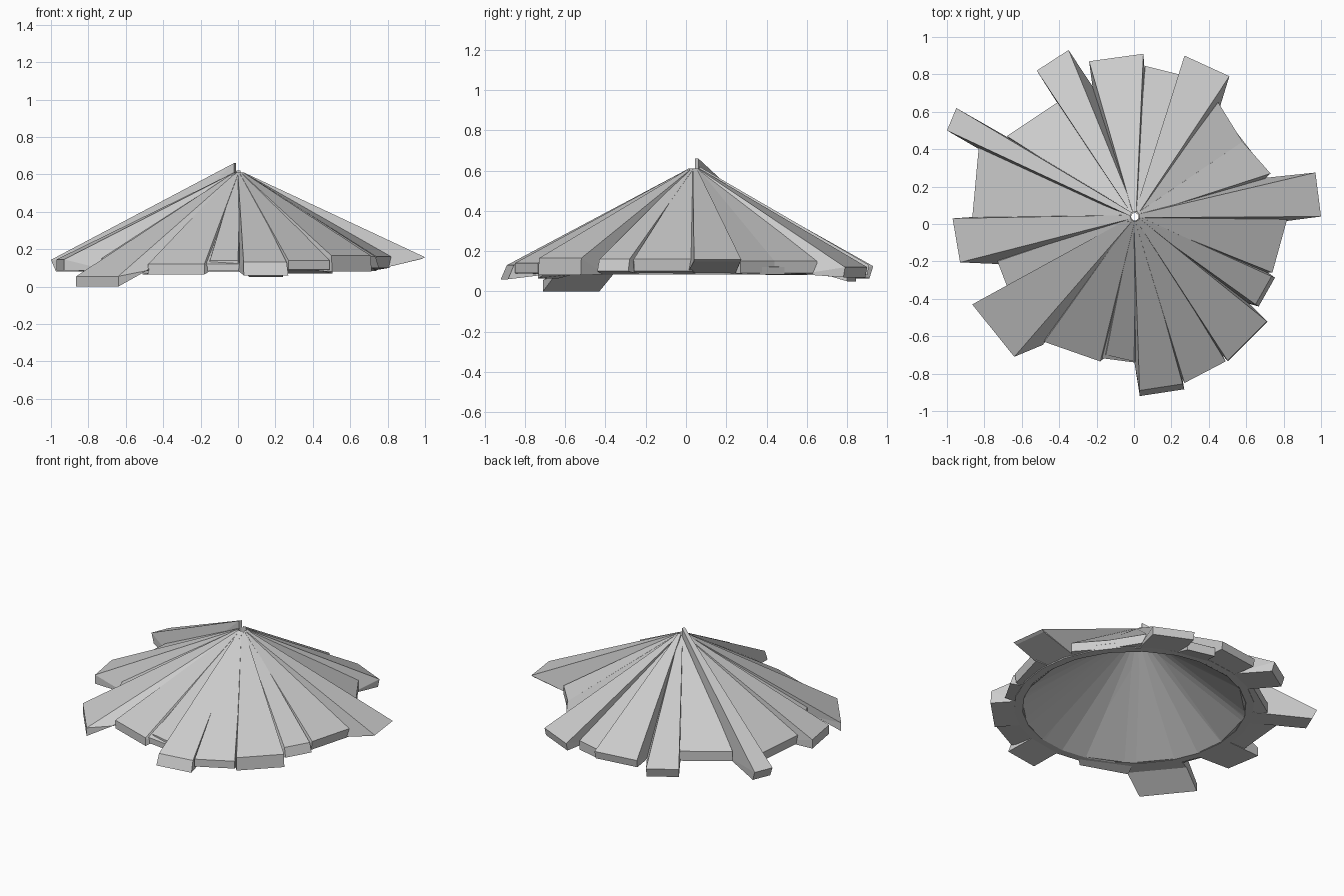
import bpy
from math import cos, sin, atan2, radians, hypot, pi
import bmesh

if "Cube" in bpy.data.objects:
    bpy.data.objects.remove(bpy.data.objects["Cube"])

RING_R, RING_Z = 0.69, 0.085    # rim of the round opening underneath
CX, CY = 0.005, 0.04            # where the boards meet at the top


def make_object(name, verts, faces):
    bm = bmesh.new()
    vs = [bm.verts.new(v) for v in verts]
    for f in faces:
        bm.faces.new([vs[i] for i in f])
    bmesh.ops.recalc_face_normals(bm, faces=bm.faces[:])
    me = bpy.data.meshes.new(name)
    bm.to_mesh(me)
    bm.free()
    ob = bpy.data.objects.new(name, me)
    bpy.context.collection.objects.link(ob)
    return ob


def polar(r, a, z):
    return (r * cos(a), r * sin(a), z)


def plank(name, x0, y0, x1, y1, top, bottom, flare=0.0, peak=0.61,
          s0=2, s1=2, knee=0.72):
    """Tapering board from the peak to an outer edge (x0,y0)-(x1,y1).
    s0, s1: how far each side slopes outward (degrees);
    knee: radius where the underside turns flat."""
    a0, a1 = atan2(y0, x0), atan2(y1, x1)
    if a1 - a0 > pi:
        a1 -= 2 * pi
    if a0 - a1 > pi:
        a1 += 2 * pi
    r0, r1 = hypot(x0, y0), hypot(x1, y1)
    mid = (a0 + a1) / 2
    sign = 1 if a1 > a0 else -1
    b0, b1 = a0 - radians(s0) * sign, a1 + radians(s1) * sign
    px, py = CX + 0.025 * cos(mid), CY + 0.025 * sin(mid)
    tx, ty = -0.010 * sin(mid) * sign, 0.010 * cos(mid) * sign
    k0, k1 = min(knee, r0 - 0.01), min(knee, r1 - 0.01)
    verts = [
        (px - tx, py - ty, peak), (px + tx, py + ty, peak),
        (x0, y0, top), (x1, y1, top),
        polar(r0 + flare, a0, bottom), polar(r1 + flare, a1, bottom),
        polar(k0, b0, RING_Z), polar(k1, b1, RING_Z),
        polar(RING_R, b0, RING_Z), polar(RING_R, b1, RING_Z),
        (px - tx, py - ty, 0.57), (px + tx, py + ty, 0.57)]
    faces = [(0, 1, 3, 2), (2, 3, 5, 4), (4, 5, 7, 6), (6, 7, 9, 8),
             (8, 9, 11, 10), (10, 11, 1, 0),
             # sides, split so the bends stay crisp
             (2, 4, 6), (0, 2, 6), (0, 6, 8), (0, 8, 10),
             (3, 7, 5), (1, 7, 3), (1, 9, 7), (1, 11, 9)]
    make_object(name, verts, faces)


# Under-cone that closes the gaps between boards
N = 24
profile = [(0.02, 0.60), (0.74, 0.12), (0.74, 0.083), (RING_R, 0.083), (0.02, 0.57)]
P = len(profile)
verts = []
for i in range(N):
    for r, z in profile:
        k = 1 - r / 0.74            # the cone leans to the off-centre peak
        x, y, _ = polar(r, 2 * pi * i / N, z)
        verts.append((x + CX * k, y + CY * k, z))
faces = [(i * P + j, i * P + (j + 1) % P,
          (i + 1) % N * P + (j + 1) % P, (i + 1) % N * P + j)
         for i in range(N) for j in range(P)]
make_object("under_cone", verts, faces)

# Long boards overhanging the eave
plank("board_right", 1.0, 0.04, 0.97, 0.275, 0.157, 0.147, -0.02, s1=4)
plank("board_front_right", 0.71, -0.52, 0.50, -0.73, 0.165, 0.08, 0.005)
plank("board_front", 0.26, -0.855, 0.03, -0.89, 0.13, 0.06, 0.03)
plank("board_front_left", -0.64, -0.71, -0.865, -0.43, 0.055, 0.0, s0=5, s1=0, knee=0.81)
plank("board_left", -0.93, -0.205, -0.97, 0.03, 0.145, 0.085, s0=5)
plank("board_back_left_narrow", -1.0, 0.50, -0.95, 0.62, 0.143, 0.08, -0.03, 0.66)
plank("board_back_left", -0.52, 0.82, -0.35, 0.93, 0.125, 0.065, -0.02, s0=0, s1=5)
plank("board_back", -0.24, 0.87, 0.05, 0.91, 0.13, 0.08, -0.01, 0.62)
plank("board_back_right", 0.27, 0.90, 0.51, 0.79, 0.12, 0.07, -0.01, s0=0, s1=5)

# Shorter boards between them
plank("short_board_right", 0.82, 0.03, 0.74, -0.26, 0.16, 0.10, -0.01)
plank("short_board_right_low", 0.735, -0.28, 0.65, -0.43, 0.16, 0.10, 0.02)
plank("short_board_front_right", 0.49, -0.735, 0.27, -0.85, 0.14, 0.09)
plank("short_board_front", 0.0, -0.735, -0.15, -0.70, 0.14, 0.09)
plank("short_board_front_left", -0.18, -0.735, -0.48, -0.63, 0.12, 0.065)
plank("short_board_left", -0.68, -0.33, -0.73, -0.20, 0.15, 0.09)
plank("short_board_left_back", -0.865, 0.03, -0.83, 0.41, 0.15, 0.09, -0.01)
plank("short_board_back_left", -0.68, 0.47, -0.41, 0.65, 0.155, 0.09)
plank("short_board_back", 0.06, 0.845, 0.24, 0.80, 0.11, 0.05)
plank("short_board_back_right", 0.45, 0.65, 0.58, 0.44, 0.15, 0.09)
plank("short_board_right_back", 0.58, 0.44, 0.73, 0.27, 0.15, 0.09)
